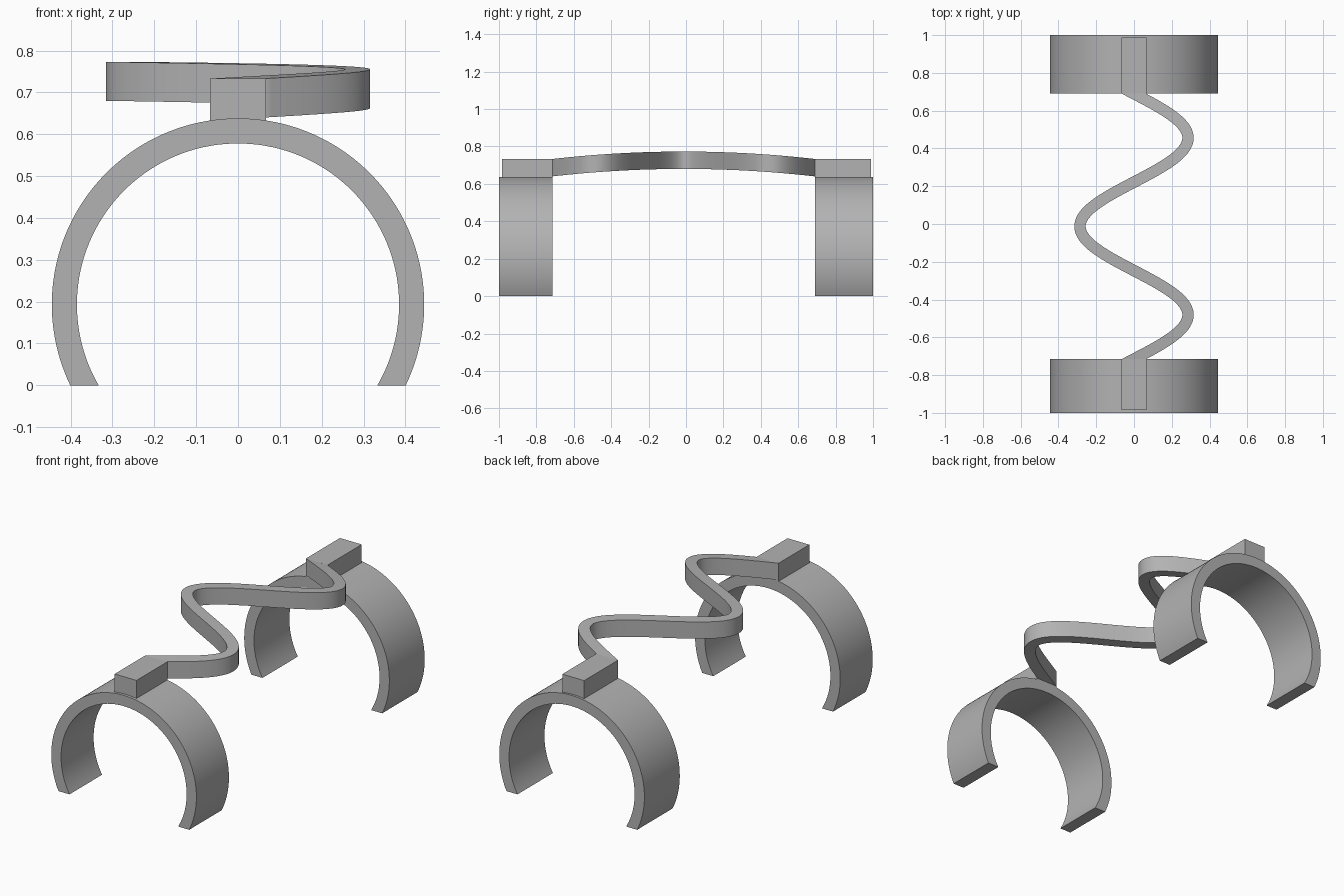
import bpy
import bmesh
import math
from mathutils import Vector

cube = bpy.data.objects.get("Cube")
if cube:
    bpy.data.objects.remove(cube, do_unlink=True)

grey = bpy.data.materials.new("plain grey")
grey.use_nodes = True
grey.diffuse_color = (0.45, 0.45, 0.45, 1)
grey.node_tree.nodes["Principled BSDF"].inputs["Base Color"].default_value = grey.diffuse_color


def finish(name, bm, smooth=True):
    bmesh.ops.recalc_face_normals(bm, faces=bm.faces)
    mesh = bpy.data.meshes.new(name)
    bm.to_mesh(mesh)
    bm.free()
    mesh.materials.append(grey)
    obj = bpy.data.objects.new(name, mesh)
    bpy.context.collection.objects.link(obj)
    if smooth:
        bpy.ops.object.select_all(action='DESELECT')
        obj.select_set(True)
        bpy.context.view_layer.objects.active = obj
        bpy.ops.object.shade_smooth_by_angle(angle=math.radians(30))


def sweep(sections):
    """Closed bar through a list of four-cornered sections."""
    bm = bmesh.new()
    loops = [[bm.verts.new(p) for p in s] for s in sections]
    for a, b in zip(loops, loops[1:]):
        for i in range(4):
            j = (i + 1) % 4
            bm.faces.new((a[i], a[j], b[j], b[i]))
    bm.faces.new(loops[0])
    bm.faces.new(loops[-1])
    return bm


CENTRE, OUTER, INNER = 0.193, 0.445, 0.385


# Open cuff, trimmed flat on the ground
def cuff(name, y0, y1, steps=96):
    def edge(r, t):
        a = math.asin(-CENTRE / r)
        a += t * (math.pi - 2 * a)
        return r * math.cos(a), CENTRE + r * math.sin(a)
    sections = []
    for k in range(steps + 1):
        (xo, zo), (xi, zi) = edge(OUTER, k / steps), edge(INNER, k / steps)
        sections.append([(xo, y0, zo), (xo, y1, zo), (xi, y1, zi), (xi, y0, zi)])
    finish(name, sweep(sections))


# Mounting block on top of a cuff
def block(name, y0, y1):
    w, z0, z1 = 0.067, 0.625, 0.733
    finish(name, sweep([[(-w, y, z0), (w, y, z0), (w, y, z1), (-w, y, z1)]
                        for y in (y0, y1)]), smooth=False)


FRONT, BACK = -0.715, 0.69
cuff("front_cuff", -1.0, FRONT)
cuff("back_cuff", BACK, 1.0)
block("front_block", -0.985, FRONT)
block("back_block", BACK, 0.988)

# Wavy bridge, arched in height and cut flush with the blocks
MID = (FRONT + BACK) / 2
K = 3 * math.pi / (BACK - FRONT)
AMP, HALF, HEIGHT, STEPS = 0.286, 0.03, 0.093, 160
start, end = FRONT - 0.05, BACK + 0.05
sections = []
for n in range(STEPS + 1):
    y = start + (end - start) * n / STEPS
    p = Vector((-AMP * math.cos(K * (y - MID)), y))
    side = Vector((1, -AMP * K * math.sin(K * (y - MID)))).normalized() * HALF
    corners = []
    for s, drop in ((-1, HEIGHT), (1, HEIGHT), (1, 0), (-1, 0)):
        q = p + side * s
        corners.append((q.x, q.y, 0.773 - 0.081 * (q.y - MID) ** 2 - drop))
    sections.append(corners)
bm = sweep(sections)
for y, direction in ((FRONT, -1), (BACK, 1)):
    cut = bmesh.ops.bisect_plane(bm, geom=bm.verts[:] + bm.edges[:] + bm.faces[:],
                                 plane_co=(0, y, 0), plane_no=(0, direction, 0),
                                 clear_outer=True)
    rim = [e for e in cut["geom_cut"] if isinstance(e, bmesh.types.BMEdge)]
    bmesh.ops.holes_fill(bm, edges=rim)
finish("wavy_bridge", bm)
